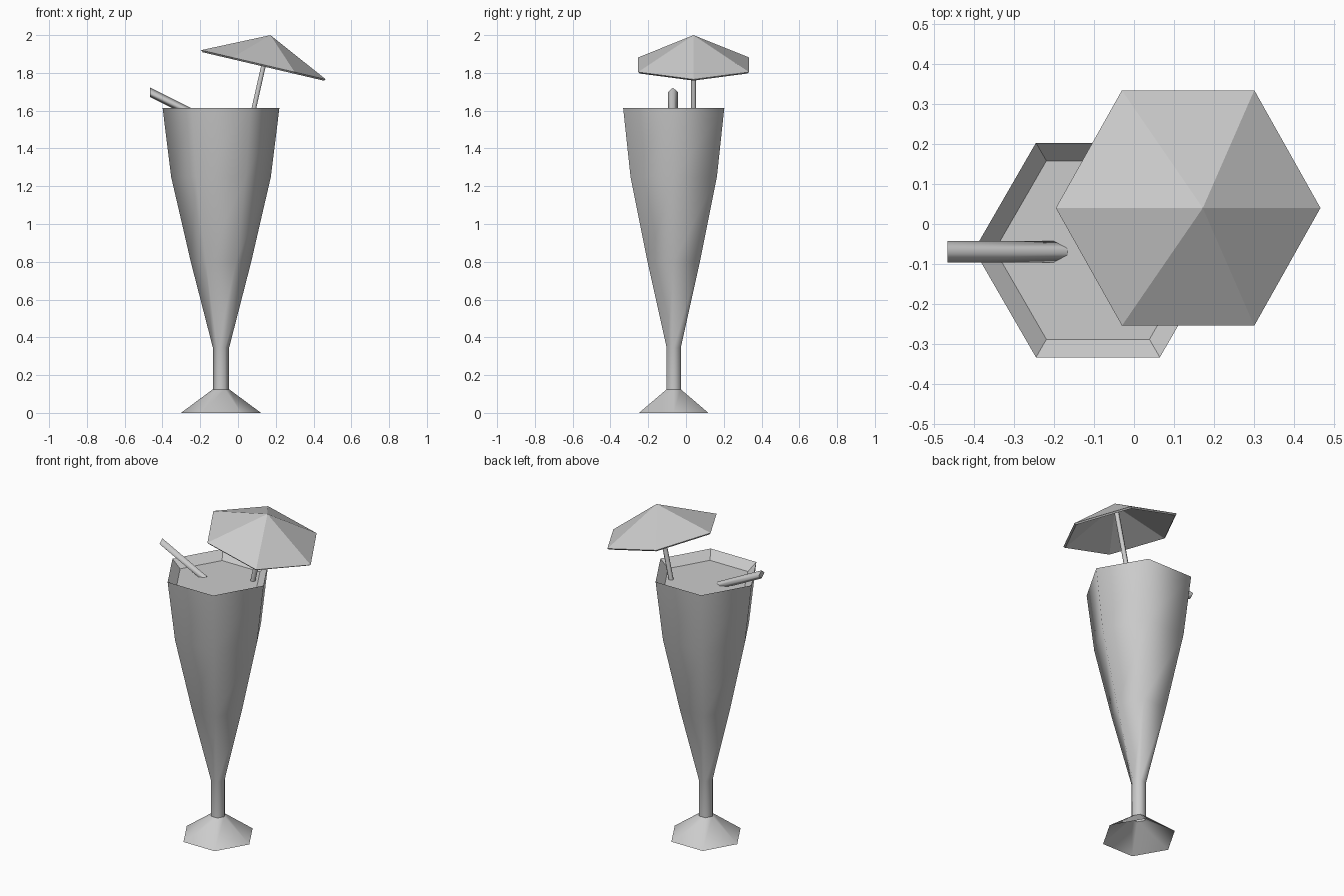
import bpy, bmesh, math
from mathutils import Vector, Matrix

cube = bpy.data.objects.get("Cube")
if cube:
    bpy.data.objects.remove(cube, do_unlink=True)

# Single flat colour
grey = bpy.data.materials.new("light_grey")
grey.use_nodes = True
colour = (0.6, 0.6, 0.6, 1)
grey.diffuse_color = colour
grey.node_tree.nodes["Principled BSDF"].inputs["Base Color"].default_value = colour


def loft(name, profile, sides=6, place=Matrix(), smooth=True, sharp=(),
         cap_start=False, cap_end=False):
    """Join rings of (radius, height); a zero radius makes a point."""
    bm = bmesh.new()
    rings = []
    for r, z in profile:
        if r == 0:
            rings.append([bm.verts.new((0, 0, z))] * sides)
        else:
            rings.append([bm.verts.new((r * math.cos(math.tau * i / sides),
                                        r * math.sin(math.tau * i / sides), z))
                          for i in range(sides)])
    for a, b in zip(rings, rings[1:]):
        for i in range(sides):
            j = (i + 1) % sides
            corners = list(dict.fromkeys((a[i], a[j], b[j], b[i])))
            bm.faces.new(corners).smooth = smooth
    if cap_start:
        bm.faces.new(rings[0][::-1])
    if cap_end:
        bm.faces.new(rings[-1])
    # Keep the chosen rings, and the caps, crisp
    crisp = list(sharp) + [0] * cap_start + [len(rings) - 1] * cap_end
    for k in crisp:
        for i in range(sides):
            edge = bm.edges.get((rings[k][i], rings[k][(i + 1) % sides]))
            if edge:
                edge.smooth = False
    bm.transform(place)
    mesh = bpy.data.meshes.new(name)
    bm.to_mesh(mesh)
    bm.free()
    mesh.materials.append(grey)
    obj = bpy.data.objects.new(name, mesh)
    bpy.context.collection.objects.link(obj)
    return obj


def along(start, end):
    """Matrix that stands local z on the line from start to end."""
    turn = (Vector(end) - Vector(start)).to_track_quat('Z', 'Y')
    return Matrix.Translation(start) @ turn.to_matrix().to_4x4()


glass_place = Matrix.Translation((-0.09, -0.065, 0))

# Hollow foot, stem and bowl
loft("glass", [(0.212, 0), (0.043, 0.125), (0.043, 0.345), (0.16, 0.8),
               (0.264, 1.25), (0.309, 1.613)], place=glass_place, sharp=(1,))

# Sloping inside of the rim
loft("inner_rim", [(0.309, 1.613), (0.257, 1.565)], place=glass_place, smooth=False)

# Drink surface
loft("drink", [(0.257, 1.565), (0, 1.565)], place=glass_place, smooth=False)

# Slanted four-sided straw with an upright cut end
straw_slant = Matrix.Identity(4)
straw_slant.col[0] = (0, 0, 0.025, 0)
straw_slant.col[1] = (0, 0.027, 0, 0)
straw_slant.col[2] = (1, 0, -0.5, 0)
straw_slant.col[3] = (-0.465, -0.069, 1.697, 1)
loft("straw", [(1, 0), (1, 0.3)], sides=4, place=straw_slant,
     cap_start=True, cap_end=True)

# Tilted paper umbrella: thin hollow cone
tilt = Matrix.Translation((0.135, 0.04, 1.843)) @ Matrix.Rotation(math.radians(13.2), 4, 'Y')
loft("umbrella_canopy", [(0, 0.148), (0.329, -0.009), (0.339, 0), (0, 0.161)],
     place=tilt, smooth=False)

# Umbrella stick, reaching into the drink
foot, head = (0.07, 0.04, 1.55), (0.168, 0.04, 1.985)
length = (Vector(head) - Vector(foot)).length
loft("umbrella_stick", [(0.014, 0), (0.014, length)], place=along(foot, head),
     cap_start=True)
